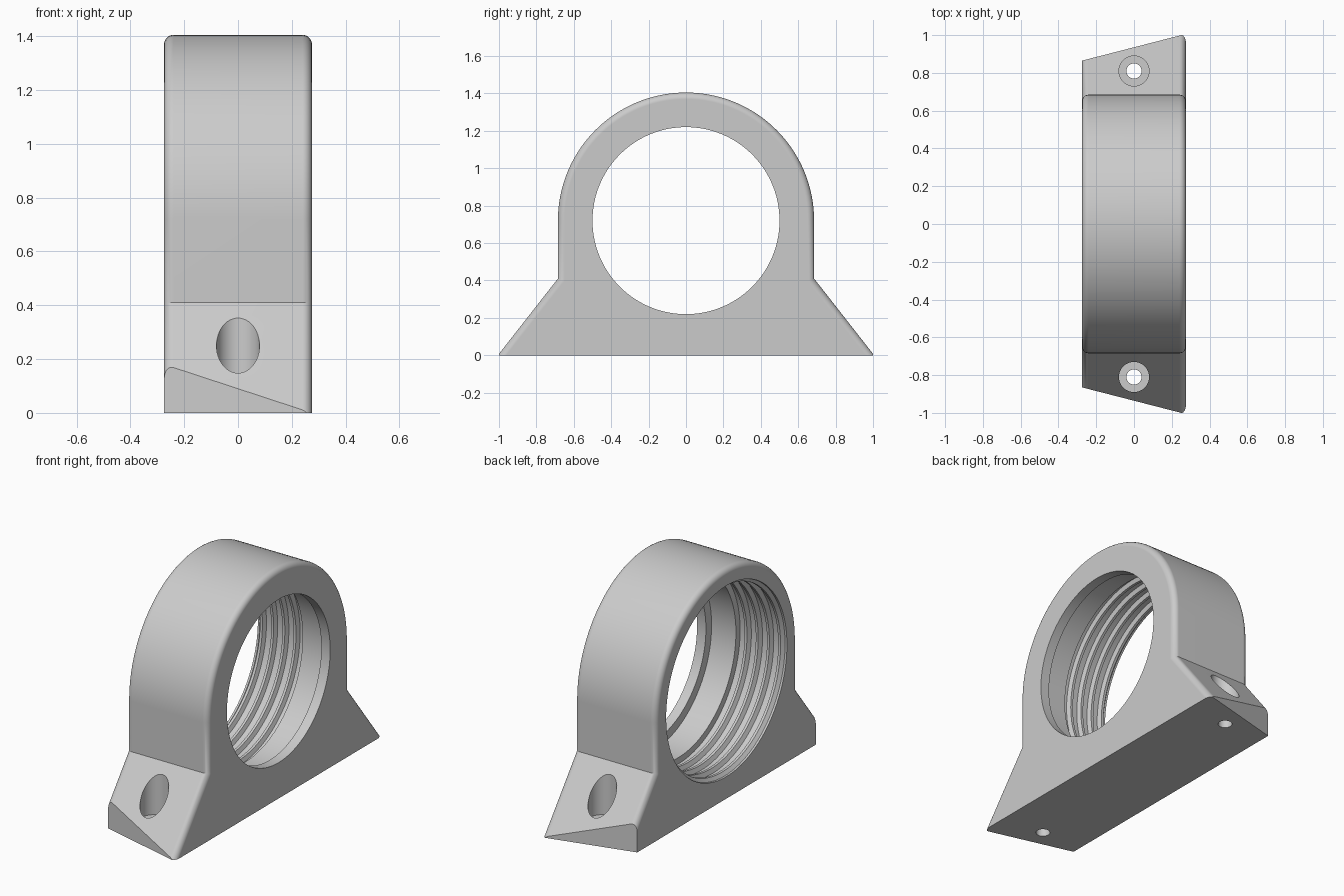
import bpy
import bmesh
import math
from mathutils import Matrix, Vector

cube = bpy.data.objects.get("Cube")
if cube:
    bpy.data.objects.remove(cube)

HALF = 0.275      # half width along x
AXIS_Z = 0.72     # height of the bore axis
OUTER = 0.685     # radius of the hoop
FILLET = 0.035

grey = bpy.data.materials.new("plain_grey")
grey.use_nodes = True
grey.diffuse_color = (0.6, 0.6, 0.6, 1)
grey.node_tree.nodes["Principled BSDF"].inputs["Base Color"].default_value = (0.6, 0.6, 0.6, 1)


def make_object(name, bm):
    bmesh.ops.recalc_face_normals(bm, faces=bm.faces[:])
    mesh = bpy.data.meshes.new(name)
    bm.to_mesh(mesh)
    bm.free()
    mesh.materials.append(grey)
    obj = bpy.data.objects.new(name, mesh)
    bpy.context.collection.objects.link(obj)
    return obj


def lathe(name, profile, segments, matrix):
    """Closed solid of revolution about local z from (radius, height) points."""
    bm = bmesh.new()
    rings = []
    for r, h in profile:
        angles = [2 * math.pi * i / segments for i in range(segments)]
        rings.append([bm.verts.new(matrix @ Vector((r * math.cos(a), r * math.sin(a), h)))
                      for a in angles])
    for low, high in zip(rings, rings[1:]):
        for i in range(segments):
            j = (i + 1) % segments
            bm.faces.new((low[i], low[j], high[j], high[i]))
    bm.faces.new(rings[0])
    bm.faces.new(rings[-1])
    obj = make_object(name, bm)
    obj.hide_render = True
    return obj


def cut(target, cutter):
    mod = target.modifiers.new("cut", 'BOOLEAN')
    mod.operation = 'DIFFERENCE'
    mod.solver = 'EXACT'
    mod.object = cutter
    bpy.context.view_layer.objects.active = target
    bpy.ops.object.modifier_apply(modifier=mod.name)
    bpy.data.objects.remove(cutter)


# Body: arched outline with splayed feet, extruded across x
outline = [(-1.006, 0), (1.006, 0), (OUTER, 0.41)]
steps = 64
for i in range(steps + 1):
    a = math.pi * i / steps
    outline.append((OUTER * math.cos(a), AXIS_Z + OUTER * math.sin(a)))
outline.append((-OUTER, 0.41))

bm = bmesh.new()
face = bm.faces.new([bm.verts.new((-HALF, y, z)) for y, z in outline])
extruded = bmesh.ops.extrude_face_region(bm, geom=[face])["geom"]
bmesh.ops.translate(bm, vec=(2 * HALF, 0, 0),
                    verts=[g for g in extruded if isinstance(g, bmesh.types.BMVert)])
bmesh.ops.recalc_face_normals(bm, faces=bm.faces[:])

# Rounded rims on both sides, leaving the base edges sharp
rims = [e for e in bm.edges
        if abs(e.verts[0].co.x - e.verts[1].co.x) < 1e-4
        and max(v.co.z for v in e.verts) > 0.01]
bmesh.ops.bevel(bm, geom=rims, offset=FILLET, segments=5, profile=0.5, affect='EDGES')

# Slanted vertical ends of the feet
for side in (-1, 1):
    result = bmesh.ops.bisect_plane(
        bm, geom=bm.verts[:] + bm.edges[:] + bm.faces[:],
        plane_co=(-HALF, side * 0.865, 0), plane_no=(-0.257, side, 0), clear_outer=True)
    bmesh.ops.holes_fill(bm, edges=[e for e in bm.edges if e.is_boundary], sides=0)
body = make_object("clamp_body", bm)

# Bore: narrow lip, plain seat, then a ribbed stretch open at the -x side
bore = [(0.5, 0.4), (0.5, 0.215), (0.555, 0.215), (0.555, 0.05)]
pitch = 0.076
for i in range(4):
    x = 0.05 - i * pitch
    bore += [(0.59, x - 0.004), (0.59, x - 0.042), (0.565, x - 0.052), (0.565, x - 0.068)]
bore += [(0.585, -0.262), (0.585, -0.4)]
along_x = Matrix.Translation((0, 0, AXIS_Z)) @ Matrix.Rotation(math.pi / 2, 4, 'Y')
cut(body, lathe("bore_cutter", bore, 128, along_x))

# Counterbored screw hole in each foot
screw = [(0.04, -0.1), (0.04, 0.1), (0.08, 0.1), (0.08, 0.6)]
for y in (-0.81, 0.81):
    cut(body, lathe("screw_cutter", screw, 48, Matrix.Translation((0, y, 0))))

# Smooth shading with crisp edges
bpy.ops.object.select_all(action='DESELECT')
body.select_set(True)
bpy.context.view_layer.objects.active = body
bpy.ops.object.shade_smooth_by_angle(angle=math.radians(30))
weighted = body.modifiers.new("weighted_normals", 'WEIGHTED_NORMAL')
weighted.keep_sharp = True
